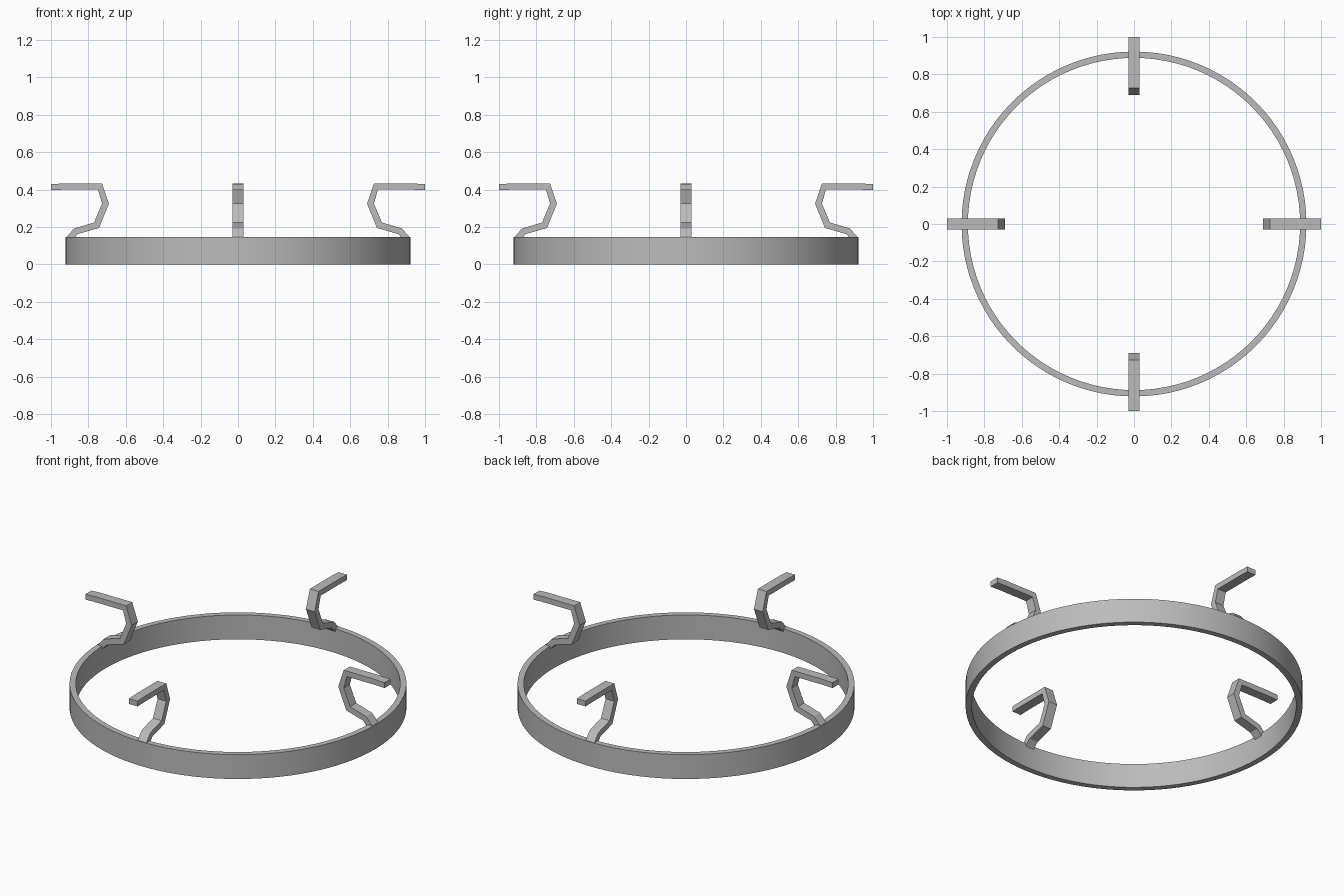
import bpy, bmesh, math
from mathutils import Matrix

if "Cube" in bpy.data.objects:
    bpy.data.objects.remove(bpy.data.objects["Cube"])

metal = bpy.data.materials.new("grey_metal")
metal.diffuse_color = (0.5, 0.5, 0.5, 1)
metal.use_nodes = True
metal.node_tree.nodes["Principled BSDF"].inputs["Base Color"].default_value = metal.diffuse_color


def add_object(name, bm):
    bmesh.ops.recalc_face_normals(bm, faces=bm.faces)
    mesh = bpy.data.meshes.new(name)
    bm.to_mesh(mesh)
    bm.free()
    mesh.materials.append(metal)
    obj = bpy.data.objects.new(name, mesh)
    bpy.context.collection.objects.link(obj)
    return obj


# Ring band: rectangular section spun around z
OUTER, INNER, HEIGHT, SIDES = 0.922, 0.888, 0.147, 96
bm = bmesh.new()
section = [bm.verts.new((r, 0, z)) for r, z in
           ((INNER, 0), (OUTER, 0), (OUTER, HEIGHT), (INNER, HEIGHT))]
edges = [bm.edges.new((section[i], section[(i + 1) % 4])) for i in range(4)]
bmesh.ops.spin(bm, geom=section + edges, axis=(0, 0, 1), cent=(0, 0, 0),
               angle=math.tau, steps=SIDES)
bmesh.ops.remove_doubles(bm, verts=bm.verts, dist=1e-4)
ring = add_object("ring_band", bm)
bpy.context.view_layer.objects.active = ring
ring.select_set(True)
bpy.ops.object.shade_smooth_by_angle(angle=math.radians(30))

# Bent support prong: paired inner and outer profile points (radius, height)
near_side = [(0.892, 0.125), (0.856, 0.163), (0.743, 0.195), (0.69, 0.325),
             (0.727, 0.433), (0.93, 0.433), (1.0, 0.430)]
far_side = [(0.918, 0.145), (0.876, 0.193), (0.770, 0.224), (0.727, 0.325),
            (0.748, 0.400), (0.93, 0.400), (1.0, 0.398)]
HALF_WIDTH = 0.029


def prong(name, turn):
    bm = bmesh.new()
    loops = []
    for (ra, za), (rb, zb) in zip(near_side, far_side):
        loops.append([bm.verts.new(p) for p in (
            (ra, -HALF_WIDTH, za), (ra, HALF_WIDTH, za),
            (rb, HALF_WIDTH, zb), (rb, -HALF_WIDTH, zb))])
    for a, b in zip(loops, loops[1:]):
        for i in range(4):
            j = (i + 1) % 4
            bm.faces.new((a[i], a[j], b[j], b[i]))
    bm.faces.new(loops[0])
    bm.faces.new(loops[-1])
    bmesh.ops.transform(bm, matrix=Matrix.Rotation(turn, 4, 'Z'), verts=bm.verts)
    add_object(name, bm)


# Four prongs, a quarter turn apart
for k, side in enumerate(("right", "back", "left", "front")):
    prong(side + "_prong", k * math.pi / 2)
